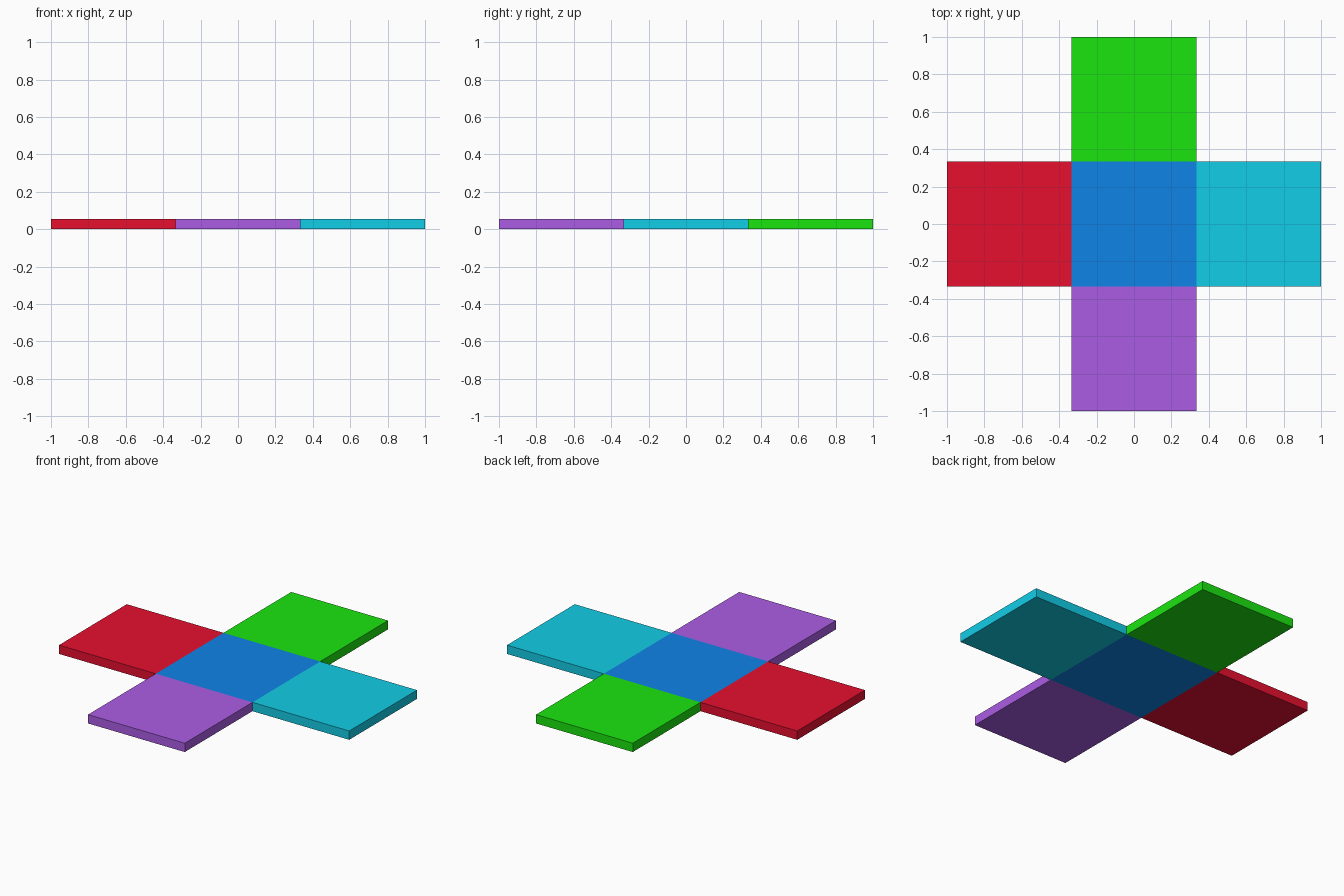
import bpy

if "Cube" in bpy.data.objects:
    bpy.data.objects.remove(bpy.data.objects["Cube"])

S = 2 / 3      # side of each square tile
H = 0.055      # tile thickness


def tile(name, col, row, color):
    bpy.ops.mesh.primitive_cube_add(size=1, location=(col * S, row * S, H / 2))
    ob = bpy.context.object
    ob.name = name
    ob.scale = (S, S, H)
    bpy.ops.object.transform_apply(location=False, rotation=False, scale=True)
    mat = bpy.data.materials.new(name + "_color")
    mat.diffuse_color = (*color, 1)
    mat.use_nodes = True
    mat.node_tree.nodes["Principled BSDF"].inputs["Base Color"].default_value = mat.diffuse_color
    ob.data.materials.append(mat)


# Plus-shaped arrangement: a centre tile with four arms
tile("centre_tile", 0, 0, (0.005, 0.23, 0.8))
tile("left_tile", -1, 0, (0.8, 0.005, 0.028))
tile("right_tile", 1, 0, (0.006, 0.61, 0.8))
tile("back_tile", 0, 1, (0.011, 0.78, 0.005))
tile("front_tile", 0, -1, (0.41, 0.11, 0.78))
